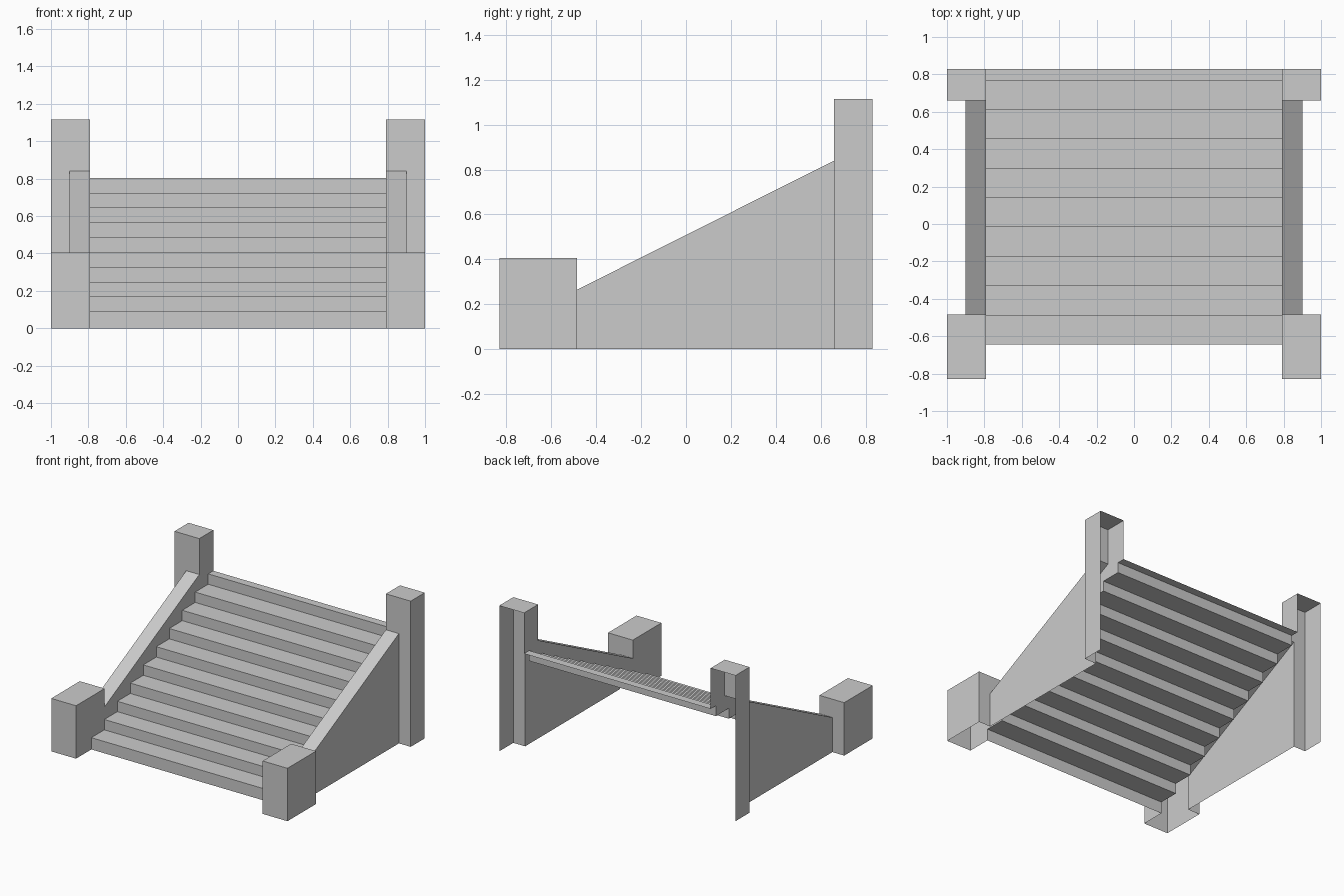
import bpy, bmesh

if "Cube" in bpy.data.objects:
    bpy.data.objects.remove(bpy.data.objects["Cube"])

XI, XW, XO = 0.79, 0.90, 1.0          # inner cheek, wall outside, post outside
YF, YB = -0.83, 0.83                  # front and back limits
YP, YQ = -0.485, 0.66                 # wall start and end
HF, HB = 0.405, 1.115                 # post heights
W0, W1 = 0.265, 0.84                  # wall top heights


def build(name, faces, mirror=True):
    bm = bmesh.new()
    for f in faces:
        bm.faces.new([bm.verts.new(p) for p in f])
    bmesh.ops.remove_doubles(bm, verts=bm.verts, dist=0.0005)
    me = bpy.data.meshes.new(name)
    bm.to_mesh(me)
    bm.free()
    ob = bpy.data.objects.new(name, me)
    bpy.context.collection.objects.link(ob)
    if mirror:
        ob.modifiers.new("mirror", "MIRROR").use_axis[0] = True
    return ob


def top(x0, x1, y0, z0, y1, z1):
    return [(x0, y0, z0), (x1, y0, z0), (x1, y1, z1), (x0, y1, z1)]


def side(x, y0, y1, z0, z1):
    return [(x, y0, 0), (x, y1, 0), (x, y1, z1), (x, y0, z0)]


def wall_joint(y, zw, h):
    # L-shaped post face around the end of the side wall, facing -y
    return [(XI, y, zw), (XW, y, zw), (XW, y, 0), (XO, y, 0), (XO, y, h), (XI, y, h)]


# Step profile: ten risers and treads
profile = []
for i in range(10):
    y = -0.645 + 0.157 * i
    z = 0.09 + 0.0793 * i
    profile += [(y, profile[-1][1] if profile else 0), (y, z)]
profile.append((YB, profile[-1][1]))

# Open-backed stair sheet
build("steps", [[(-XI, *a), (XI, *a), (XI, *b), (-XI, *b)]
                for a, b in zip(profile, profile[1:])], mirror=False)

# Short front posts, open underneath
build("front_posts", [
    [(XI, YF, 0), (XO, YF, 0), (XO, YF, HF), (XI, YF, HF)],
    side(XO, YF, YP, HF, HF),
    top(XI, XO, YF, HF, YP, HF),
    wall_joint(YP, W0, HF)[::-1]])

# Tall back posts, open behind and underneath
build("back_posts", [
    wall_joint(YQ, W1, HB),
    side(XO, YQ, YB, HB, HB),
    top(XI, XO, YQ, HB, YB, HB)])

# Sloping side walls
build("side_walls", [side(XW, YP, YQ, W0, W1), top(XI, XW, YP, W0, YQ, W1)])

# Inner faces of posts and walls, cut off along the steps
outline = [(YF, 0)] + profile + [(YB, HB), (YQ, HB), (YQ, W1), (YP, W0), (YP, HF), (YF, HF)]
build("inner_cheeks", [[(XI, *p) for p in reversed(outline)]])
